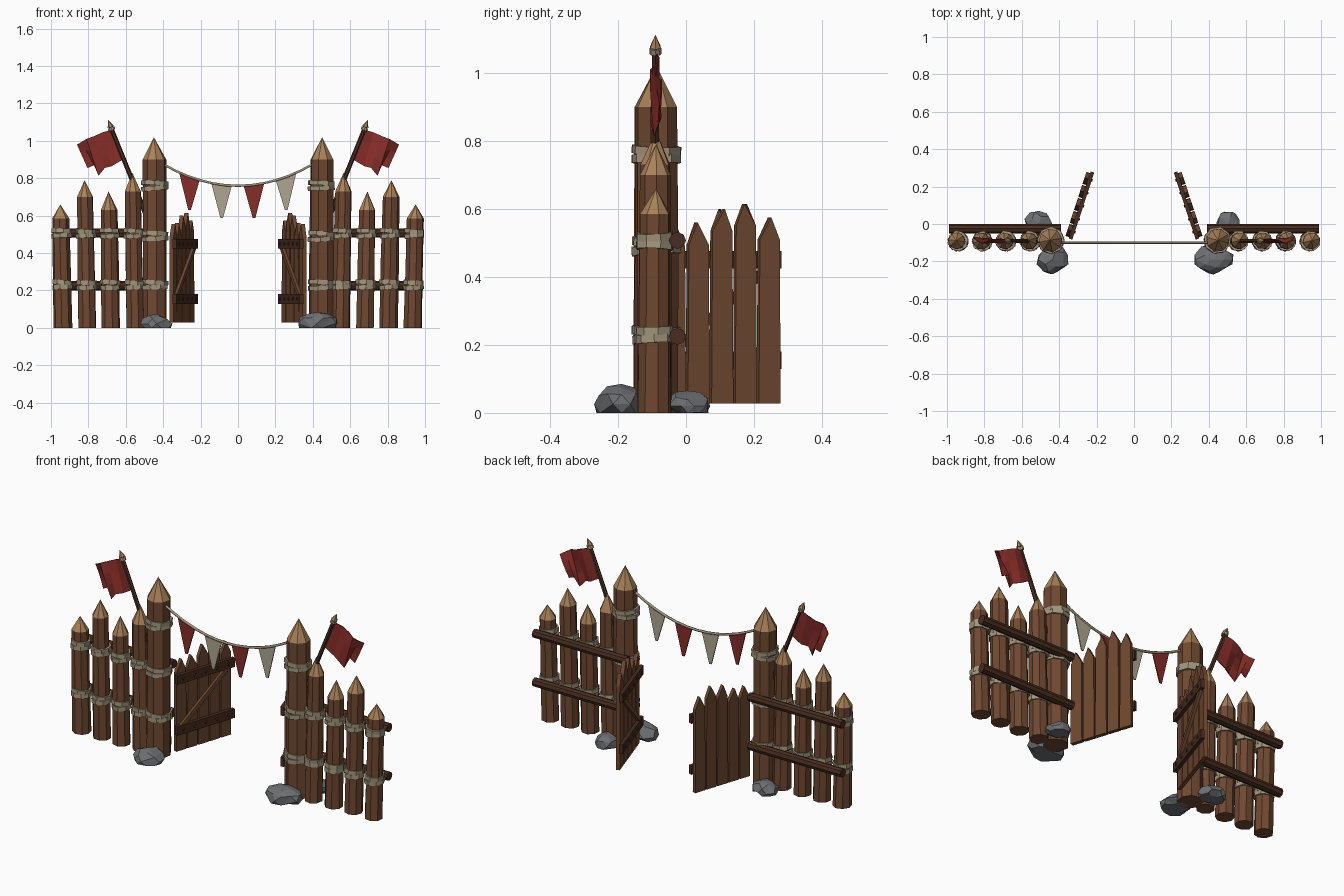
import bpy, bmesh, math, random
from mathutils import Vector, Matrix

if "Cube" in bpy.data.objects:
    bpy.data.objects.remove(bpy.data.objects["Cube"])

random.seed(4)


def mat(name, r, g, b):
    m = bpy.data.materials.new(name)
    m.diffuse_color = (r, g, b, 1)
    m.use_nodes = True
    m.node_tree.nodes["Principled BSDF"].inputs["Base Color"].default_value = m.diffuse_color
    return m


WOOD = mat("wood", 0.16, 0.065, 0.03)
DARK = mat("dark_wood", 0.065, 0.026, 0.014)
CUT = mat("cut_wood", 0.40, 0.22, 0.10)
ROPE = mat("rope", 0.36, 0.30, 0.20)
RED = mat("red_cloth", 0.24, 0.026, 0.021)
PALE = mat("pale_cloth", 0.43, 0.38, 0.28)
STONE = mat("stone", 0.155, 0.16, 0.17)


def finish(name, bm, *mats):
    bmesh.ops.recalc_face_normals(bm, faces=bm.faces)
    me = bpy.data.meshes.new(name)
    bm.to_mesh(me)
    bm.free()
    for m in mats:
        me.materials.append(m)
    ob = bpy.data.objects.new(name, me)
    bpy.context.collection.objects.link(ob)
    return ob


def stake(name, base, top, tip, r0, r1, sides=8):
    """Tapered log with a pointed, pale cut end."""
    bm = bmesh.new()
    base, top, tip = Vector(base), Vector(top), Vector(tip)
    spin = random.uniform(0, 0.7)
    rings = []
    for t in (0, 0.5, 1):
        c, r = base.lerp(top, t), r0 + (r1 - r0) * t
        ring = []
        for i in range(sides):
            a = spin + math.tau * i / sides
            k = r * random.uniform(0.96, 1.04)
            ring.append(bm.verts.new(c + Vector((k * math.cos(a), k * math.sin(a), 0))))
        rings.append(ring)
    apex = bm.verts.new(tip)
    bm.faces.new(rings[0])
    for i in range(sides):
        j = (i + 1) % sides
        for a, b in zip(rings, rings[1:]):
            bm.faces.new((a[i], a[j], b[j], b[i]))
        bm.faces.new((rings[2][i], rings[2][j], apex)).material_index = 1
    return finish(name, bm, WOOD, CUT)


def rod(name, a, b, r0, r1, m, sides=8):
    """Straight round bar between two points."""
    a, b = Vector(a), Vector(b)
    d = b - a
    bm = bmesh.new()
    bmesh.ops.create_cone(bm, cap_ends=True, segments=sides, radius1=r0, radius2=r1,
                          depth=d.length,
                          matrix=Matrix.Translation((a + b) / 2) @ d.to_track_quat('Z', 'Y').to_matrix().to_4x4())
    return finish(name, bm, m)


def binding(name, x, y, z, r):
    """Two crossed windings of rope round a post."""
    for k in (-1, 1):
        t = Vector((k * random.uniform(0.03, 0.1), random.uniform(-0.06, 0.06), 1)).normalized() * 0.012
        c = Vector((x, y, z + k * 0.013))
        rod(name, c - t, c + t, r, r, ROPE)


def slab(name, pts, origin, u, n, depth, m):
    """Outline in (u, z) pushed out by depth along n, centred."""
    bm = bmesh.new()
    o = Vector(origin)
    rows = [[bm.verts.new(o + u * p + Vector((0, 0, q)) + n * (k * depth / 2)) for p, q in pts] for k in (-1, 1)]
    bm.faces.new(rows[0])
    bm.faces.new(rows[1])
    for i in range(len(pts)):
        j = (i + 1) % len(pts)
        bm.faces.new((rows[0][i], rows[0][j], rows[1][j], rows[1][i]))
    return finish(name, bm, m)


def rock(name, x, y, sx, sy, h):
    """Faceted boulder, cut flat at the ground."""
    bm = bmesh.new()
    bmesh.ops.create_icosphere(bm, subdivisions=2, radius=1)
    for v in bm.verts:
        v.co *= random.uniform(0.86, 1.06)
    bmesh.ops.delete(bm, geom=random.sample(list(bm.verts), 0), context='VERTS')
    bmesh.ops.dissolve_limit(bm, angle_limit=0.35, verts=bm.verts, edges=bm.edges)
    for v in bm.verts:
        v.co = Vector((x + v.co.x * sx, y + v.co.y * sy, max(0, h * (0.3 + 0.7 * v.co.z))))
    bmesh.ops.triangulate(bm, faces=bm.faces)
    return finish(name, bm, STONE)


# palisade posts: base x, tip x, shoulder z, tip z
POSTS = [(0.55, 0.565, 0.73, 0.83), (0.68, 0.692, 0.63, 0.73),
         (0.805, 0.82, 0.70, 0.79), (0.935, 0.95, 0.585, 0.66)]

for s, side in ((-1, "left"), (1, "right")):
    # gate post
    stake(side + "_gate_post", (s * 0.445, -0.087, 0), (s * 0.447, -0.087, 0.9),
          (s * 0.45, -0.087, 1.02), 0.067, 0.063)
    for z in (0.23, 0.49, 0.76):
        binding(side + "_gate_post_rope", s * 0.445, -0.087, z, 0.073)

    # fence posts and their lashings
    for b, t, sh, tip in POSTS:
        stake(side + "_fence_post", (s * b, -0.093, 0), (s * (t - 0.002), -0.09, sh),
              (s * t, -0.088, tip), 0.05, 0.045)
        for z in (0.23, 0.505):
            binding(side + "_fence_rope", s * (b + (t - b) * z), -0.092, z, 0.055)

    # fence rails
    for z in (0.225, 0.507):
        rod(side + "_fence_rail", (s * 0.39, -0.025, z), (s * 0.988, -0.025, z), 0.025, 0.025, DARK)

    # open gate leaf
    hinge, free = Vector((s * 0.357, -0.07, 0)), Vector((s * 0.243, 0.278, 0))
    u = (free - hinge).normalized()
    n = Vector((-s * u.y, s * u.x, 0)) if s * s else u
    n = n if n.x * s < 0 else -n
    pitch = (free - hinge).length / 5
    for i, tip in enumerate((0.555, 0.56, 0.60, 0.615, 0.575)):
        a, b = i * pitch + 0.003, (i + 1) * pitch - 0.003
        m = (a + b) / 2 + random.uniform(-0.008, 0.008)
        slab(side + "_gate_plank", [(a, 0.028), (b, 0.028), (b - 0.003, tip - 0.065), (m, tip), (a + 0.003, tip - 0.065)],
             hinge, u, n, 0.022, WOOD)
    for z in (0.155, 0.45):
        slab(side + "_gate_batten", [(-0.005, z - 0.026), (0.372, z - 0.026), (0.372, z + 0.026), (-0.005, z + 0.026)],
             hinge + n * 0.02, u, n, 0.02, DARK)
        for i in range(5):
            c = hinge + u * ((i + 0.5) * pitch) + n * 0.03 + Vector((0, 0, z))
            rod(side + "_gate_nail", c, c + n * 0.005, 0.009, 0.006, DARK, 6)
    slab(side + "_gate_brace", [(0.02, 0.18), (0.06, 0.18), (0.35, 0.425), (0.31, 0.425)],
         hinge + n * 0.019, u, n, 0.016, WOOD)

    # flag pole with finial and lashing
    foot, head = Vector((s * 0.47, -0.09, 0.55)), Vector((s * 0.68, -0.09, 1.075))
    d = (head - foot).normalized()
    rod(side + "_flag_pole", foot, head, 0.014, 0.011, DARK, 6)
    rod(side + "_pole_tip", head, head + d * 0.04, 0.018, 0.0, CUT, 6)
    rod(side + "_pole_rope", head - d * 0.02, head - d * 0.003, 0.018, 0.018, ROPE)

    # torn flag with a gentle ripple
    upper = [(0.675, 1.06), (0.725, 1.045), (0.77, 1.025), (0.81, 1.01), (0.835, 0.995), (0.86, 0.98)]
    lower = [(0.615, 0.90), (0.675, 0.865), (0.712, 0.855), (0.745, 0.815), (0.768, 0.87), (0.805, 0.855)]
    bm = bmesh.new()
    grid = []
    for i, (p, q) in enumerate(zip(upper, lower)):
        col = []
        for k in range(4):
            x, z = Vector(p).lerp(Vector(q), k / 3)
            col.append(bm.verts.new((s * x, -0.088 + 0.016 * math.sin(i * 1.5 + k * 0.5) * min(1, i / 2), z)))
        grid.append(col)
    for a, b in zip(grid, grid[1:]):
        for k in range(3):
            bm.faces.new((a[k], a[k + 1], b[k + 1], b[k]))
    flag = finish(side + "_flag", bm, RED)
    mod = flag.modifiers.new("thickness", 'SOLIDIFY')
    mod.thickness, mod.offset = 0.004, 0

# sagging bunting line
def sag(x):
    return 0.76 + 0.115 * (x / 0.4) ** 2


cu = bpy.data.curves.new("bunting_line", 'CURVE')
cu.dimensions = '3D'
cu.bevel_depth, cu.bevel_resolution = 0.007, 1
sp = cu.splines.new('POLY')
sp.points.add(12)
for i, p in enumerate(sp.points):
    x = -0.4 + 0.8 * i / 12
    p.co = (x, -0.1, sag(x), 1)
cu.materials.append(ROPE)
bpy.context.collection.objects.link(bpy.data.objects.new("bunting_line", cu))

# pennants
for i, x in enumerate((-0.26, -0.088, 0.085, 0.257)):
    l, r = x - 0.055, x + 0.055
    slab("pennant", [(l, sag(l)), (r, sag(r)), (x + 0.008, sag(x) - 0.178), (x - 0.006, sag(x) - 0.178)],
         (0, -0.1, 0), Vector((1, 0, 0)), Vector((0, 1, 0)), 0.006, PALE if i % 2 else RED)

# boulders at the gate posts
rock("left_front_rock", -0.435, -0.19, 0.088, 0.082, 0.073)
rock("right_front_rock", 0.425, -0.19, 0.108, 0.082, 0.085)
rock("left_back_rock", -0.51, 0.005, 0.078, 0.07, 0.066)
rock("right_back_rock", 0.505, 0.005, 0.07, 0.068, 0.066)
